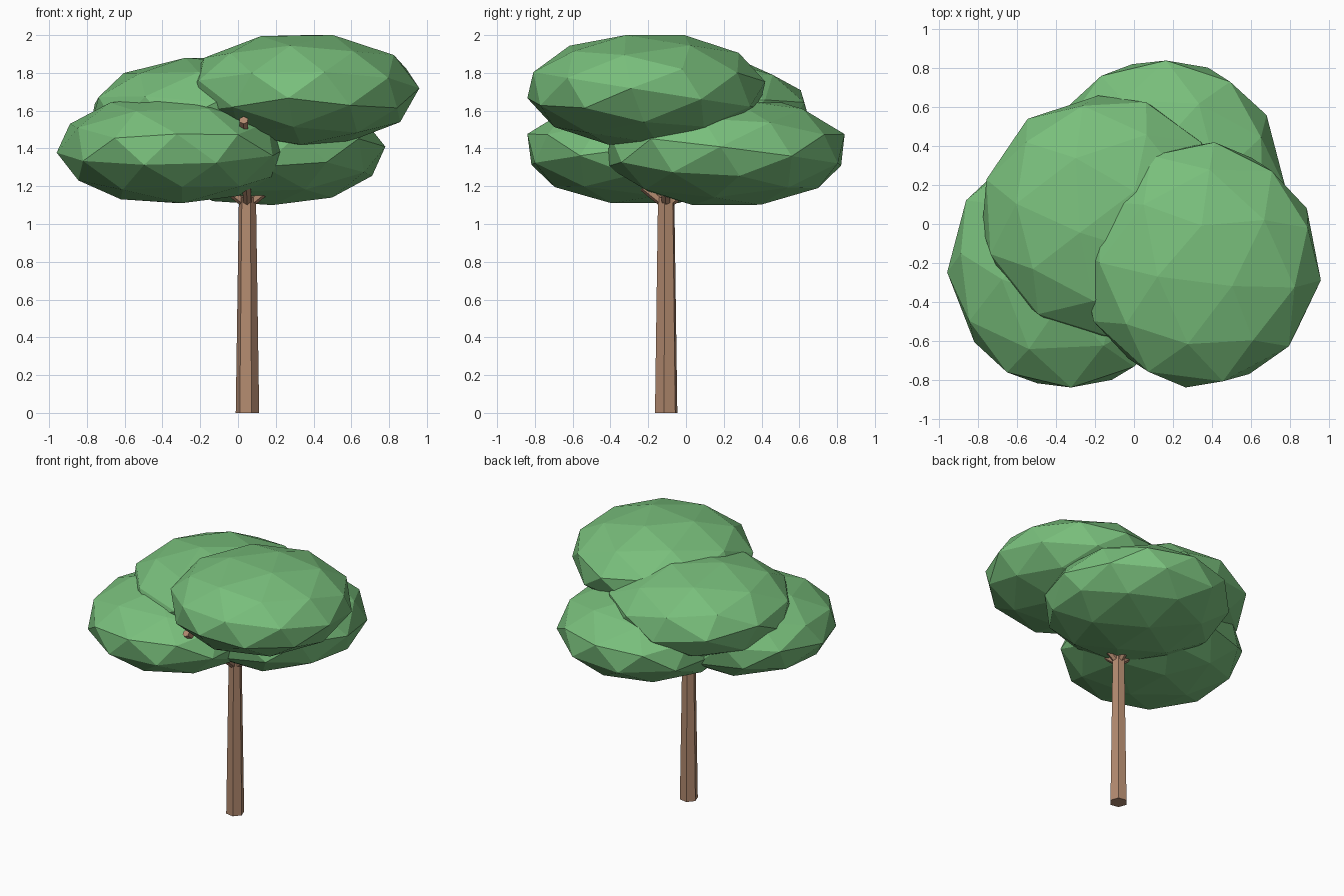
import bpy
import bmesh
from math import radians
from mathutils import Euler, Matrix, Vector

cube = bpy.data.objects.get("Cube")
if cube:
    bpy.data.objects.remove(cube)


def make_material(name, colour):
    mat = bpy.data.materials.new(name)
    mat.use_nodes = True
    mat.diffuse_color = (*colour, 1)
    mat.node_tree.nodes["Principled BSDF"].inputs["Base Color"].default_value = (*colour, 1)
    return mat


leaf_green = make_material("leaf green", (0.19, 0.52, 0.2))
bark_brown = make_material("bark brown", (0.45, 0.255, 0.16))


def add_object(name, bm, mat):
    bmesh.ops.recalc_face_normals(bm, faces=bm.faces)
    mesh = bpy.data.meshes.new(name)
    bm.to_mesh(mesh)
    bm.free()
    mesh.materials.append(mat)
    obj = bpy.data.objects.new(name, mesh)
    bpy.context.scene.collection.objects.link(obj)
    return obj


def foliage(name, centre, size, turn):
    """Turned faceted ball, flattened to fill a box of the given size."""
    bm = bmesh.new()
    bmesh.ops.create_icosphere(bm, subdivisions=2, radius=1)
    bm.transform(Euler([radians(a) for a in turn]).to_matrix().to_4x4())
    for axis in range(3):
        values = [v.co[axis] for v in bm.verts]
        low, high = min(values), max(values)
        for v in bm.verts:
            part = (v.co[axis] - low) / (high - low) - 0.5
            v.co[axis] = centre[axis] + part * size[axis]
    return add_object(name, bm, leaf_green)


def limb(name, start, end, r_start, r_end, sides, phase=0):
    """Tapered prism between two points."""
    start, end = Vector(start), Vector(end)
    axis = end - start
    bm = bmesh.new()
    bmesh.ops.create_cone(bm, cap_ends=True, segments=sides,
                          radius1=r_start, radius2=r_end, depth=axis.length)
    spin = Matrix.Rotation(radians(phase), 4, "Z")
    aim = axis.to_track_quat("Z", "Y").to_matrix().to_4x4()
    if axis.x == 0 and axis.y == 0:
        aim = Matrix.Identity(4)
    bm.transform(Matrix.Translation((start + end) / 2) @ aim @ spin)
    return add_object(name, bm, bark_brown)


# Canopy: four overlapping flattened clumps
foliage("right_foliage", (-0.34, -0.22, 1.395), (1.24, 1.24, 0.57), (14, -8, 20))
foliage("upper_foliage", (0.34, -0.21, 1.71), (1.24, 1.26, 0.58), (-18, 4, 10))
foliage("back_foliage", (0.15, 0.21, 1.39), (1.26, 1.26, 0.58), (-12, 10, 50))
foliage("middle_foliage", (-0.15, 0.04, 1.585), (1.26, 1.24, 0.59), (10, 15, 75))

# Trunk: six-sided taper (its first corner lies on the y axis before the turn)
limb("trunk", (0.05, -0.105, 0), (0.05, -0.105, 1.14), 0.063, 0.046, 6, 20)

# Branches reaching into the clumps
fork = (0.05, -0.105, 1.1)
tips = {
    "front_branch": (0.03, -0.66, 1.55),
    "back_branch": (0.1, 0.3, 1.4),
    "left_branch": (0.42, -0.12, 1.4),
    "right_branch": (-0.32, -0.14, 1.4),
}
for name, tip in tips.items():
    limb(name, fork, tip, 0.025, 0.025, 6)
